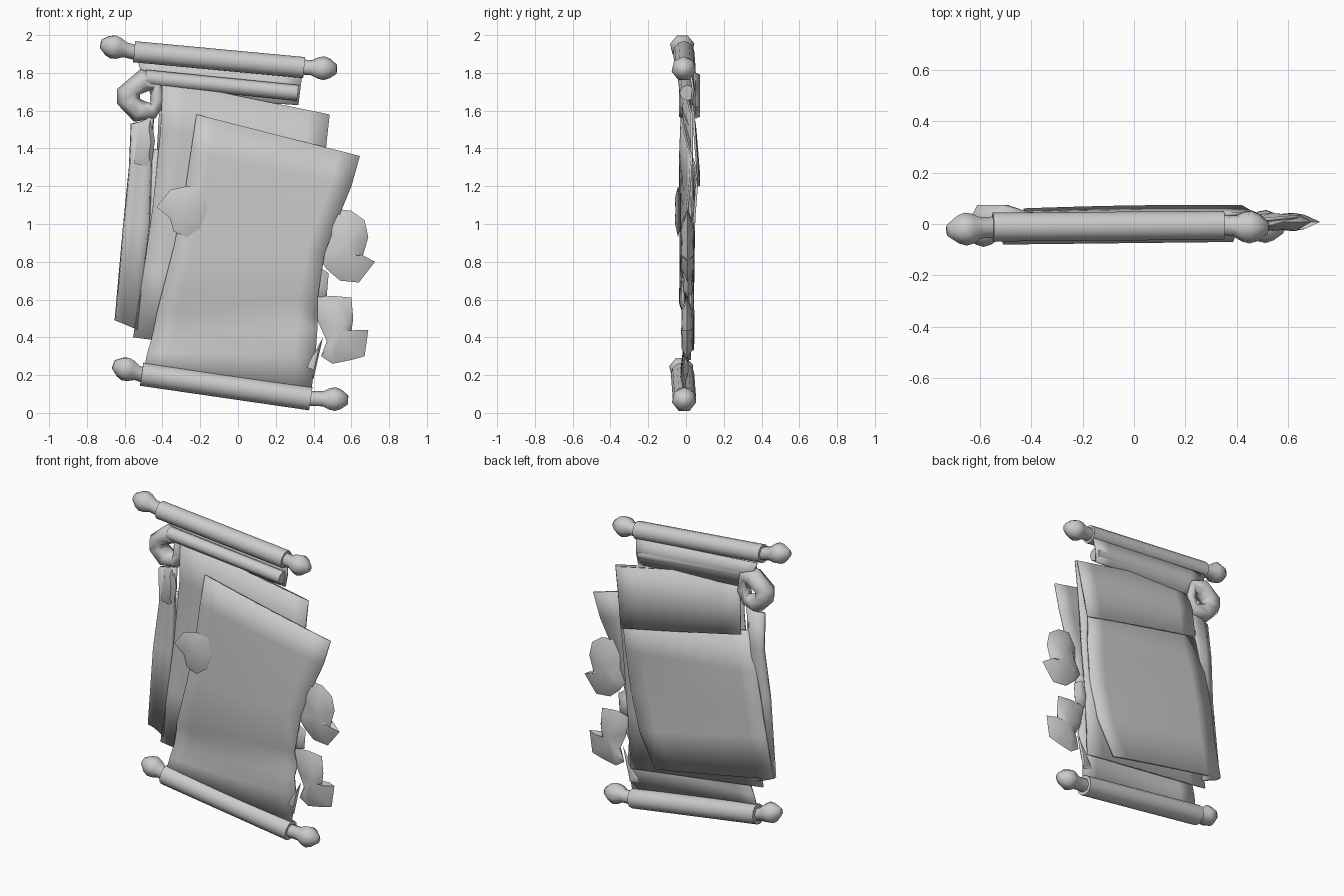
import bpy, bmesh, math
from mathutils import Vector


def finish(name, bm, angle=40):
    bmesh.ops.recalc_face_normals(bm, faces=bm.faces[:])
    me = bpy.data.meshes.new(name)
    bm.to_mesh(me)
    bm.free()
    ob = bpy.data.objects.new(name, me)
    bpy.context.collection.objects.link(ob)
    bpy.ops.object.select_all(action='DESELECT')
    ob.select_set(True)
    bpy.context.view_layer.objects.active = ob
    bpy.ops.object.shade_smooth_by_angle(angle=math.radians(angle))
    return ob


def lathe(name, a, b, profile, sides=8):
    """Rings along a->b; profile is (distance from a, radius)."""
    a, b = Vector(a), Vector(b)
    d = (b - a).normalized()
    u = d.cross(Vector((0, 1, 0))).normalized()
    v = d.cross(u)
    bm = bmesh.new()
    rings = []
    for t, r in profile:
        rings.append([bm.verts.new(a + d * t + r * (u * math.cos(2 * math.pi * i / sides)
                     + v * math.sin(2 * math.pi * i / sides))) for i in range(sides)])
    for p, q in zip(rings, rings[1:]):
        for i in range(sides):
            j = (i + 1) % sides
            bm.faces.new((p[i], p[j], q[j], q[i]))
    bm.faces.new(rings[0])
    bm.faces.new(rings[-1])
    return finish(name, bm, 60)


def rod(name, a, b, r, left, right):
    """Wound roll between a and b, with a faceted knob centred at left and right."""
    a, b = Vector(a), Vector(b)
    lathe(name + "_roll", a, b, [(0, r), ((b - a).length, r)], 12)
    for side, end, centre in (("left", a, Vector(left)), ("right", b, Vector(right))):
        n = (centre - end).length
        knob = [(-0.05, 0.042), (n - 0.065, 0.042), (n - 0.03, 0.06), (n, 0.066),
                (n + 0.03, 0.055), (n + 0.068, 0.025)]
        lathe(name + "_knob_" + side, end, centre, knob, 7)


def sheet(name, rows, cols=8, bow=0.0, thick=0.012):
    """Rows of (left x, left z, right x, right z, left y, right y)."""
    bm = bmesh.new()
    grid = []
    for lx, lz, rx, rz, ly, ry in rows:
        row = []
        for c in range(cols + 1):
            t = c / cols
            y = ly + (ry - ly) * t + bow * math.sin(math.pi * t)
            row.append(bm.verts.new((lx + (rx - lx) * t, y, lz + (rz - lz) * t)))
        grid.append(row)
    for p, q in zip(grid, grid[1:]):
        for i in range(cols):
            bm.faces.new((p[i], p[i + 1], q[i + 1], q[i]))
    ob = finish(name, bm)
    m = ob.modifiers.new("thickness", 'SOLIDIFY')
    m.thickness = thick
    m.offset = 0
    return ob


def lump(name, outline, y, depth, inner=0.55):
    """Pillow shape from an (x, z) outline, domed on front and back."""
    cx = sum(p[0] for p in outline) / len(outline)
    cz = sum(p[1] for p in outline) / len(outline)
    bm = bmesh.new()
    rim = [bm.verts.new((x, y, z)) for x, z in outline]
    n = len(rim)
    for s in (-1, 1):
        ring = [bm.verts.new((cx + (x - cx) * inner, y + s * depth * (0.8 + 0.2 * (i % 2)),
                              cz + (z - cz) * inner)) for i, (x, z) in enumerate(outline)]
        mid = bm.verts.new((cx, y + s * depth * 0.9, cz))
        for i in range(n):
            j = (i + 1) % n
            bm.faces.new((rim[i], rim[j], ring[j], ring[i]))
            bm.faces.new((ring[i], ring[j], mid))
    return finish(name, bm, 50)


# Rods with end knobs
rod("top_rod", (-0.55, -0.012, 1.912), (0.35, -0.005, 1.828), 0.056,
    (-0.66, -0.02, 1.94), (0.455, -0.012, 1.822))
rod("bottom_rod", (-0.51, -0.018, 0.205), (0.385, -0.008, 0.075), 0.062,
    (-0.595, -0.025, 0.235), (0.515, -0.01, 0.07))

# Paper hanging from the top rod and the loose roll beneath it
sheet("top_paper", [(-0.53, 1.86, 0.34, 1.79, 0.025, 0.025), (-0.51, 1.79, 0.33, 1.71, 0.035, 0.038),
                    (-0.46, 1.68, 0.32, 1.63, 0.02, 0.03)])
lathe("loose_roll", (-0.49, -0.002, 1.775), (0.31, 0.008, 1.695), [(0, 0.042), (0.81, 0.042)], 8)

# Front sheet, creased above the bottom rod
sheet("front_sheet", [(-0.22, 1.58, 0.645, 1.36, -0.022, 0.03), (-0.25, 1.38, 0.60, 1.2, -0.03, 0.02),
                      (-0.28, 1.18, 0.53, 1.03, -0.03, 0.0), (-0.34, 0.88, 0.46, 0.85, -0.028, -0.005),
                      (-0.42, 0.57, 0.42, 0.60, -0.025, -0.02), (-0.43, 0.53, 0.42, 0.50, -0.01, 0.01),
                      (-0.45, 0.42, 0.42, 0.44, -0.005, -0.02), (-0.48, 0.32, 0.41, 0.30, -0.012, 0.01),
                      (-0.50, 0.22, 0.39, 0.13, -0.025, -0.01)], bow=-0.008)

# Middle sheet
sheet("middle_sheet", [(-0.40, 1.76, 0.485, 1.58, -0.02, 0.03), (-0.41, 1.5, 0.46, 1.35, -0.01, 0.03),
                       (-0.45, 1.1, 0.43, 1.0, -0.01, 0.025), (-0.50, 0.75, 0.40, 0.65, -0.005, 0.025),
                       (-0.555, 0.40, 0.38, 0.28, 0.0, 0.02)])

# Raised upper flap on the back, then the lower back sheet
sheet("back_flap", [(-0.39, 1.755, 0.475, 1.575, 0.005, 0.04), (-0.42, 1.56, 0.45, 1.42, 0.04, 0.05),
                    (-0.43, 1.38, 0.42, 1.20, 0.055, 0.068)], bow=0.005)
sheet("back_sheet", [(-0.46, 1.40, 0.41, 1.24, 0.012, 0.06), (-0.53, 1.15, 0.40, 1.05, 0.03, 0.045),
                     (-0.57, 0.95, 0.37, 0.78, 0.038, 0.03), (-0.60, 0.75, 0.31, 0.55, 0.03, 0.032),
                     (-0.65, 0.49, 0.19, 0.33, 0.03, 0.035)], bow=0.006)

# Folded strip along the left edge
sheet("left_strip", [(-0.565, 1.53, -0.45, 1.56, 0.0, 0.0), (-0.575, 1.3, -0.46, 1.3, 0.02, 0.0),
                     (-0.605, 1.0, -0.47, 1.0, 0.0, 0.005), (-0.65, 0.49, -0.53, 0.44, 0.01, 0.005)], 3, 0.012, 0.03)
lump("left_crumple", [(-0.55, 1.32), (-0.53, 1.53), (-0.46, 1.57), (-0.44, 1.44), (-0.46, 1.30)], -0.005, 0.025)

# Knotted ring in the upper left corner
bm = bmesh.new()
loop = [(-0.425, 1.66), (-0.43, 1.75), (-0.50, 1.76), (-0.58, 1.70), (-0.58, 1.65), (-0.52, 1.595), (-0.45, 1.60)]
hub = Vector((-0.475, 0, 1.675))
rings = []
for k, (x, z) in enumerate(loop):
    out = (Vector((x, 0, z)) - hub).normalized()
    r = 0.045 if k in (0, 1, 6) else 0.065
    y = 0.01 if k in (0, 1, 6) else 0.018
    rings.append([bm.verts.new(Vector((x, y, z)) + r * (out * math.cos(a) * 0.95
                 + Vector((0, math.sin(a), 0)))) for a in (i * math.pi / 3 for i in range(6))])
for k in range(len(rings)):
    p, q = rings[k], rings[(k + 1) % len(rings)]
    for i in range(6):
        bm.faces.new((p[i], p[(i + 1) % 6], q[(i + 1) % 6], q[i]))
finish("corner_knot", bm, 80)

# Seal lump on the front sheet
lump("front_seal", [(-0.43, 1.09), (-0.36, 1.18), (-0.27, 1.20), (-0.19, 1.19), (-0.16, 1.08),
                    (-0.20, 0.98), (-0.27, 0.93), (-0.34, 0.96), (-0.36, 1.03)], -0.042, 0.016, 0.6)

# Torn, curled lumps along the right edge
lump("upper_curl", [(0.47, 0.99), (0.52, 1.08), (0.60, 1.07), (0.67, 1.02), (0.69, 0.93), (0.655, 0.81),
                    (0.725, 0.80), (0.64, 0.69), (0.54, 0.70), (0.47, 0.76), (0.43, 0.82), (0.47, 0.90)],
     0.008, 0.035, 0.6)
lump("lower_curl", [(0.40, 0.61), (0.50, 0.62), (0.60, 0.61), (0.61, 0.50), (0.60, 0.43), (0.69, 0.44),
                    (0.67, 0.30), (0.60, 0.28), (0.50, 0.26), (0.44, 0.30), (0.47, 0.38), (0.42, 0.49)],
     0.006, 0.03, 0.6)
lump("edge_fold", [(0.37, 0.66), (0.42, 0.78), (0.48, 0.74), (0.47, 0.62), (0.40, 0.60)], 0.01, 0.025)
lump("edge_tear", [(0.33, 0.20), (0.41, 0.33), (0.45, 0.40), (0.42, 0.27), (0.40, 0.18)], 0.005, 0.012)
